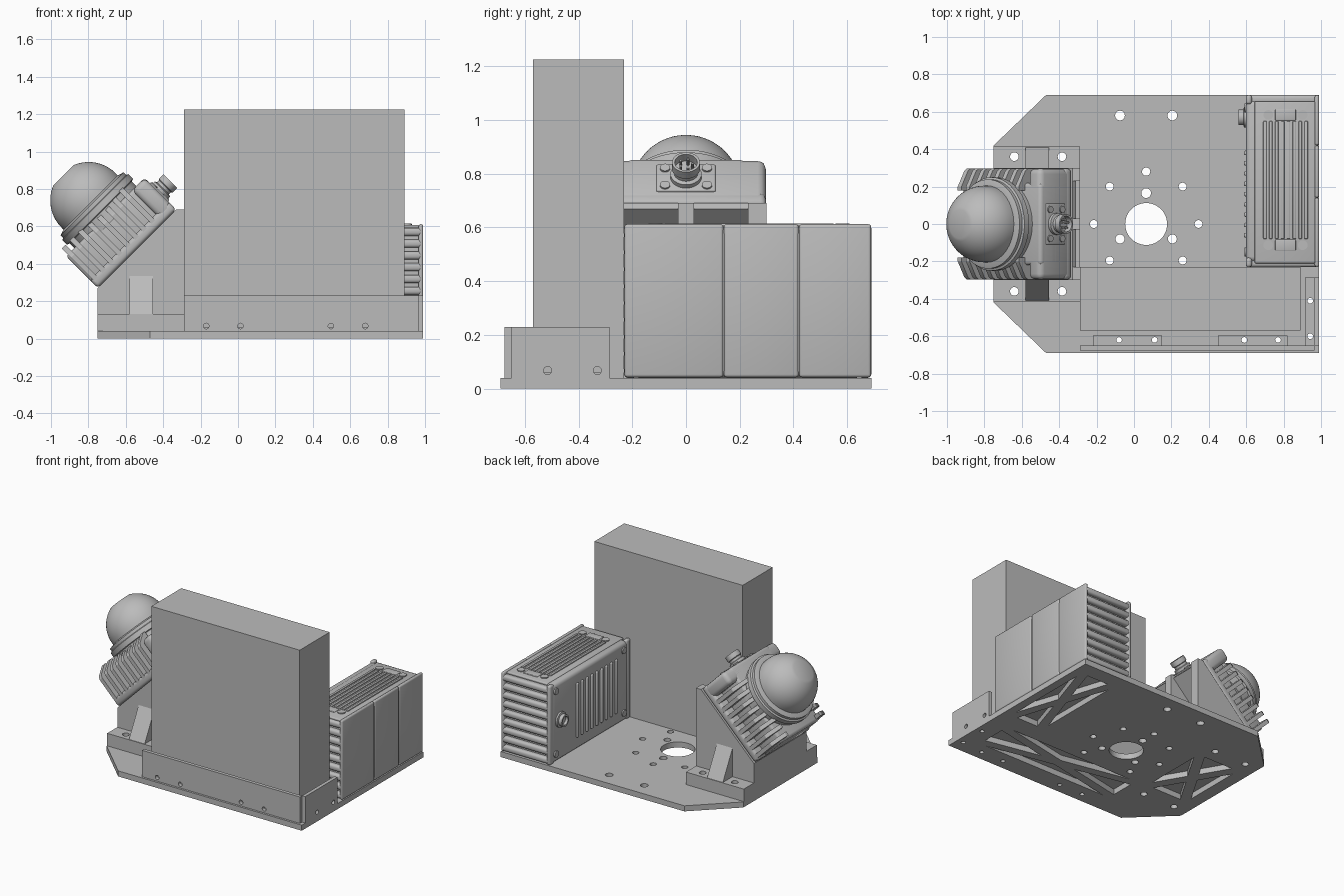
import bpy, bmesh, math
from mathutils import Matrix, Vector

cube = bpy.data.objects.get("Cube")
if cube:
    bpy.data.objects.remove(cube, do_unlink=True)

GREY = bpy.data.materials.new("plain_grey")
GREY.use_nodes = True
colour = (0.5, 0.5, 0.5, 1)
GREY.diffuse_color = colour
GREY.node_tree.nodes["Principled BSDF"].inputs["Base Color"].default_value = colour
made = []


def finish(name, bm, matrix):
    bmesh.ops.remove_doubles(bm, verts=bm.verts, dist=1e-5)
    bmesh.ops.recalc_face_normals(bm, faces=bm.faces)
    mesh = bpy.data.meshes.new(name)
    bm.to_mesh(mesh)
    bm.free()
    mesh.materials.clear()
    mesh.materials.append(GREY)
    obj = bpy.data.objects.new(name, mesh)
    obj.matrix_world = matrix
    bpy.context.collection.objects.link(obj)
    made.append(obj)
    return obj


def box(name, x, y, z, bevel=0, matrix=Matrix(), segments=3):
    bm = bmesh.new()
    bmesh.ops.create_cube(bm, size=1)
    for v in bm.verts:
        v.co = [(a + b) / 2 + c * (b - a) for (a, b), c in zip((x, y, z), v.co)]
    if bevel:
        bmesh.ops.bevel(bm, geom=bm.edges[:], offset=bevel, segments=segments,
                        profile=0.5, affect='EDGES')
    return finish(name, bm, matrix)


def plate(name, loops, low, high, matrix=Matrix()):
    """Extruded outline; loops after the first are holes."""
    curve = bpy.data.curves.new(name, 'CURVE')
    curve.dimensions = '2D'
    curve.fill_mode = 'BOTH'
    curve.extrude = (high - low) / 2
    for loop in loops:
        s = curve.splines.new('POLY')
        s.points.add(len(loop) - 1)
        for p, (a, b) in zip(s.points, loop):
            p.co = (a, b, 0, 1)
        s.use_cyclic_u = True
    tmp = bpy.data.objects.new(name + "_outline", curve)
    bpy.context.collection.objects.link(tmp)
    bpy.context.view_layer.update()
    mesh = bpy.data.meshes.new_from_object(tmp.evaluated_get(bpy.context.evaluated_depsgraph_get()))
    bm = bmesh.new()
    bm.from_mesh(mesh)
    bpy.data.objects.remove(tmp)
    bpy.data.curves.remove(curve)
    bpy.data.meshes.remove(mesh)
    return finish(name, bm, matrix @ Matrix.Translation((0, 0, (low + high) / 2)))


def lathe(name, profile, matrix=Matrix(), steps=48):
    bm = bmesh.new()
    vs = [bm.verts.new((r, 0, h)) for r, h in profile]
    es = [bm.edges.new(pair) for pair in zip(vs, vs[1:])]
    bmesh.ops.spin(bm, geom=vs + es, cent=(0, 0, 0), axis=(0, 0, 1),
                   angle=math.tau, steps=steps)
    return finish(name, bm, matrix)


def disc(name, r, low, high, matrix, steps=32):
    return lathe(name, [(0, low), (r, low), (r, high), (0, high)], matrix, steps)


def ring(x, y, r, n=24):
    return [(x + r * math.cos(i * math.tau / n), y + r * math.sin(i * math.tau / n))
            for i in range(n)]


def rect(x0, x1, y0, y1):
    return [(x0, y0), (x1, y0), (x1, y1), (x0, y1)]


def truss(x0, x1, y0, y1, gap=0.1):
    """Four triangular cutouts that leave an X of bars."""
    c = Vector(((x0 + x1) / 2, (y0 + y1) / 2))
    corners = [Vector(p) for p in rect(x0, x1, y0, y1)]
    out = []
    for a, b in zip(corners, corners[1:] + corners[:1]):
        mid = (a + b) / 2
        pull = lambda p, q: p + (q - p).normalized() * gap * 0.5
        out.append([tuple(pull(a, b)), tuple(pull(b, a)), tuple(c + (mid - c) * 0.25)])
    return out


def frame(origin, x, y, z):
    m = Matrix((x, y, z)).transposed().to_4x4()
    return Matrix.Translation(origin) @ m


X, Y, Z = Vector((1, 0, 0)), Vector((0, 1, 0)), Vector((0, 0, 1))
XZ = frame((0, 0, 0), X, Z, -Y)      # outline in x,z extruded along -y
YZ = frame((0, 0, 0), Y, Z, X)       # outline in y,z extruded along x

# Base plate with drilled holes and lightening cutouts
outline = [(-0.75, -0.42), (-0.47, -0.69), (0.99, -0.69), (0.99, 0.69), (-0.47, 0.69), (-0.75, 0.42)]
holes = [ring(0.065, 0, 0.112, 48), ring(0.065, 0.28, 0.022), ring(0.065, 0.165, 0.026)]
for s in (-1, 1):
    mid = 0.065 + s * 0.14
    holes += [ring(mid, 0.58, 0.026), ring(mid, -0.08, 0.024), ring(0.065 + s * 0.28, 0, 0.021),
              ring(0.065 + s * 0.195, 0.2, 0.021), ring(0.065 + s * 0.195, -0.195, 0.021)]
foot_holes = [ring(x, y, 0.023) for x in (-0.64, -0.385) for y in (-0.36, 0.36)]
angle_holes = [[ring(x, -0.62, 0.015) for x in pair] for pair in ((-0.08, 0.11), (0.59, 0.77))]
side_holes = [ring(0.942, y, 0.015) for y in (-0.6, -0.41)]
cutouts = truss(0.66, 0.93, -0.13, 0.58) + truss(-0.66, -0.33, -0.26, 0.26) + truss(-0.24, 0.85, -0.54, -0.27)
plate("base_plate", [outline] + holes + foot_holes + sum(angle_holes, []) + side_holes + cutouts, 0, 0.04)

# Tall equipment block and the guard walls around its foot
box("tall_block", (-0.29, 0.89), (-0.57, -0.23), (0.04, 1.225))
front_bolts = [ring(x, 0.067, 0.015) for x in (-0.17, 0.013, 0.497, 0.68)]
plate("front_wall", [rect(-0.29, 0.965, 0.04, 0.23)] + front_bolts, 0.65, 0.675, XZ)
side_bolts = [ring(y, 0.067, 0.015) for y in (-0.515, -0.33)]
plate("side_wall", [rect(-0.65, -0.285, 0.04, 0.23)] + side_bolts, 0.965, 0.99, YZ)
for x0, pair in zip((-0.22, 0.45), angle_holes):
    plate("front_angle_flange", [rect(x0, x0 + 0.37, -0.65, -0.595)] + pair, 0.04, 0.06)
plate("side_angle_flange", [rect(0.915, 0.966, -0.65, -0.285)] + side_holes, 0.04, 0.06)

# Sensor bracket: foot, hollow wedge, sloped seat and gussets
plate("bracket_foot", [rect(-0.75, -0.29, -0.415, 0.415)] + foot_holes, 0.04, 0.13)
wedge = [(-0.75, 0.13), (-0.29, 0.13), (-0.29, 0.69), (-0.33, 0.69), (-0.75, 0.27)]
for name, low, high in (("bracket_left_wall", -0.3, -0.23), ("bracket_rib", -0.03, 0.03),
                        ("bracket_right_wall", 0.23, 0.3)):
    plate(name, [wedge], low, high, XZ)
box("bracket_front_wall", (-0.75, -0.71), (-0.299, 0.299), (0.13, 0.27))
for s in (-1, 1):
    plate("bracket_gusset", [[(s * 0.29, 0.13), (s * 0.41, 0.13), (s * 0.3, 0.335), (s * 0.29, 0.335)]],
          -0.58, -0.455, YZ)

# Tilted sensor: local z points out of the dome
TILT = Matrix.Translation((-0.54, 0, 0.48)) @ Matrix.Rotation(-math.pi / 4, 4, 'Y')
box("bracket_seat", (-0.297, 0.297), (-0.299, 0.299), (-0.03, 0), matrix=TILT)
box("sensor_base", (-0.297, 0.297), (-0.297, 0.297), (0, 0.06), 0.02, TILT)
box("sensor_core", (-0.297, 0.297), (-0.22, 0.22), (0.005, 0.24), 0.02, TILT)
box("sensor_end_block", (0.2, 0.297), (-0.297, 0.297), (0, 0.24), 0.03, TILT)
SIDE = TILT @ YZ
for s in (-1, 1):
    fin = [(s * 0.18, 0.03), (s * 0.297, 0.03), (s * 0.297, 0.215), (s * 0.285, 0.235), (s * 0.2, 0.285), (s * 0.18, 0.285)]
    for i in range(8):
        u = -0.27 + i * 0.062
        plate("sensor_fin", [fin], u - 0.014, u + 0.014, SIDE)
lathe("sensor_collar", [(0, 0.2), (0.235, 0.2), (0.235, 0.275), (0.25, 0.28), (0.25, 0.315),
                        (0.238, 0.32), (0.238, 0.34), (0.205, 0.35), (0, 0.35)], TILT, 64)
arc = [(0.205 * math.cos(a), 0.366 + 0.205 * math.sin(a))
       for a in (math.radians(68) * i / 14 for i in range(15))]
lathe("sensor_dome", [(0.205, 0.34)] + arc + [(0, arc[-1][1])], TILT, 64)

# Sensor connector on the upper end face
END = TILT @ frame((0.297, 0, 0.13), Y, Z, X)
box("connector_panel", (-0.11, 0.11), (-0.07, 0.07), (-0.01, 0.007), 0.006, END)
lathe("sensor_connector", [(0, 0), (0.058, 0), (0.058, 0.025), (0.045, 0.03), (0.045, 0.045), (0.052, 0.05),
                           (0.052, 0.085), (0.042, 0.085), (0.042, 0.05), (0, 0.05)], END, 32)
for a in (-0.078, 0.078):
    for b in (-0.045, 0.045):
        disc("connector_screw", 0.019, 0, 0.014, END @ Matrix.Translation((a, b, 0)), 16)
for i in range(5):
    p = ring(0, 0, 0.024, 5)[i]
    disc("connector_pin", 0.005, 0.04, 0.08, END @ Matrix.Translation((*p, 0)), 8)

# Finned computer case
box("case_body", (0.6, 0.984), (-0.2, 0.66), (0.04, 0.602), 0.025)
for y0, y1 in ((-0.23, 0.14), (0.14, 0.42), (0.42, 0.69)):
    box("case_side_panel", (0.966, 0.99), (y0 + 0.001, y1 - 0.001), (0.042, 0.612), 0.011)
for name, y in (("front", (-0.23, -0.18)), ("back", (0.64, 0.69))):
    for i in range(9):
        z = 0.045 + i * 0.063
        box("case_" + name + "_fin", (0.61, 0.985), y, (z, z + 0.043), 0.016)
    box("case_" + name + "_post", (0.598, 0.63), y, (0.04, 0.61), 0.014)

# Case lid with ribs, screws and small end plates
box("case_lid", (0.645, 0.968), (-0.21, 0.655), (0.59, 0.607), 0.006)
for i in range(8):
    x = 0.7 + i * 0.0315
    box("lid_rib", (x - 0.009, x + 0.009), (-0.08, 0.55), (0.6, 0.614), 0.004)
for y in (-0.113, 0.583):
    box("lid_end_plate", (0.755, 0.865), (y - 0.03, y + 0.03), (0.6, 0.613), 0.005)
    for x in (0.718, 0.902):
        disc("lid_screw", 0.026, 0.6, 0.614, Matrix.Translation((x, y, 0)), 20)

# Inner face of the case: vertical ribs, screws and a round connector
INNER = frame((0.6, 0, 0), -Y, Z, -X)
for i in range(9):
    y = -0.06 + i * 0.055
    box("case_inner_rib", (0.588, 0.61), (y - 0.012, y + 0.012), (0.13, 0.52), 0.008)
for y in (-0.15, 0.62):
    for z in (0.1, 0.55):
        disc("case_inner_screw", 0.024, -0.01, 0.008, INNER @ Matrix.Translation((-y, z, 0)), 16)
lathe("case_connector", [(0, -0.01), (0.055, -0.01), (0.055, 0.012), (0.042, 0.015), (0.042, 0.04),
                         (0.03, 0.04), (0.03, 0.02), (0, 0.02)], INNER @ Matrix.Translation((-0.57, 0.33, 0)), 24)

# Smooth the round parts and keep sharp edges
bpy.ops.object.select_all(action='DESELECT')
for obj in made:
    obj.select_set(True)
bpy.context.view_layer.objects.active = made[0]
bpy.ops.object.shade_smooth_by_angle(angle=math.radians(30))
